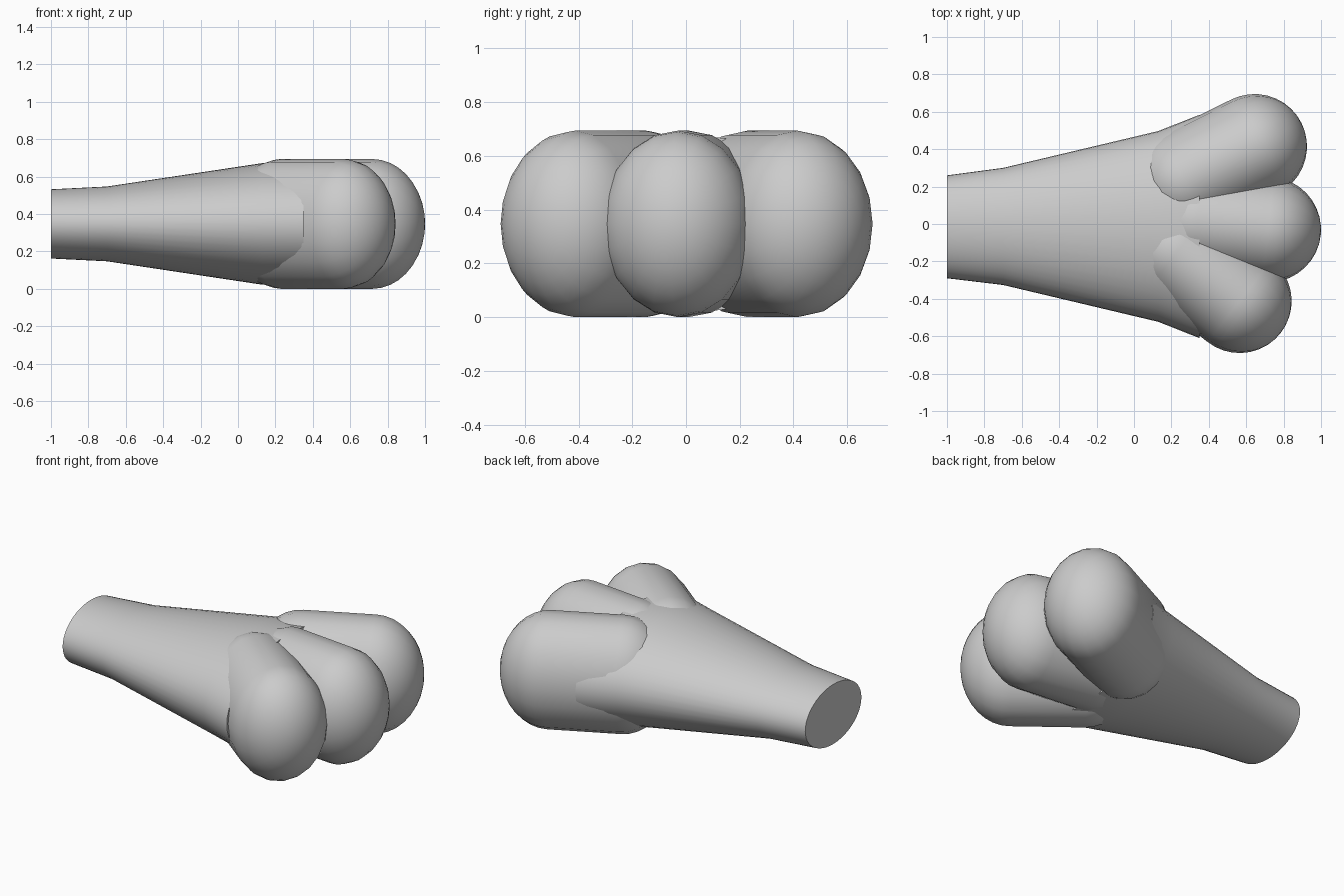
import bpy, bmesh, math
from mathutils import Vector

cube = bpy.data.objects.get("Cube")
if cube:
    bpy.data.objects.remove(cube, do_unlink=True)

MID_Z = 0.347

grey = bpy.data.materials.new("plain grey")
grey.use_nodes = True
grey.diffuse_color = (0.6, 0.6, 0.6, 1)
grey.node_tree.nodes["Principled BSDF"].inputs["Base Color"].default_value = (0.6, 0.6, 0.6, 1)


def loft(name, rings, heading, sides):
    """Skin upright elliptical rings (x, y, half width, half height)."""
    bm = bmesh.new()
    across = Vector((-math.sin(heading), math.cos(heading), 0))
    loops = []
    for x, y, half_w, half_h in rings:
        loop = []
        for i in range(sides):
            a = math.tau * i / sides
            p = Vector((x, y, MID_Z)) + across * (half_w * math.cos(a))
            p.z += half_h * math.sin(a)
            loop.append(bm.verts.new(p))
        loops.append(loop)
    for a, b in zip(loops, loops[1:]):
        for i in range(sides):
            j = (i + 1) % sides
            bm.faces.new((a[i], a[j], b[j], b[i]))
    bm.faces.new(loops[0])
    bm.faces.new(loops[-1])
    bmesh.ops.remove_doubles(bm, verts=bm.verts, dist=0.0005)
    bmesh.ops.recalc_face_normals(bm, faces=bm.faces)
    mesh = bpy.data.meshes.new(name)
    bm.to_mesh(mesh)
    bm.free()
    mesh.materials.append(grey)
    obj = bpy.data.objects.new(name, mesh)
    bpy.context.collection.objects.link(obj)
    bpy.ops.object.select_all(action="DESELECT")
    obj.select_set(True)
    bpy.context.view_layer.objects.active = obj
    bpy.ops.object.shade_smooth_by_angle(angle=math.radians(40))


def toe(name, back, front, radius, steps=9):
    """Capsule with a tall oval section, running from back to front."""
    back, front = Vector(back), Vector(front)
    along = (front - back).normalized()
    rings = []
    for end, start in ((back, -90), (front, 0)):
        for k in range(steps + 1):
            a = math.radians(start + 90 * k / steps)
            c = end + along * (radius * math.sin(a))
            rings.append((c.x, c.y, radius * math.cos(a), MID_Z * math.cos(a)))
    loft(name, rings, math.atan2(along.y, along.x), 20)


# Leg: flared oval stem, cut flat at the ankle
loft("leg", [(-1.0, -0.015, 0.275, 0.185),
             (-0.7, -0.013, 0.313, 0.2),
             (0.13, -0.013, 0.51, 0.325),
             (0.35, -0.013, 0.597, 0.33)], 0, 48)

# Three spread toes
toe("left_toe", (0.27, 0.23), (0.645, 0.415), 0.28)
toe("middle_toe", (0.34, 0.01), (0.718, -0.03), 0.282)
toe("right_toe", (0.23, -0.15), (0.565, -0.412), 0.278)
